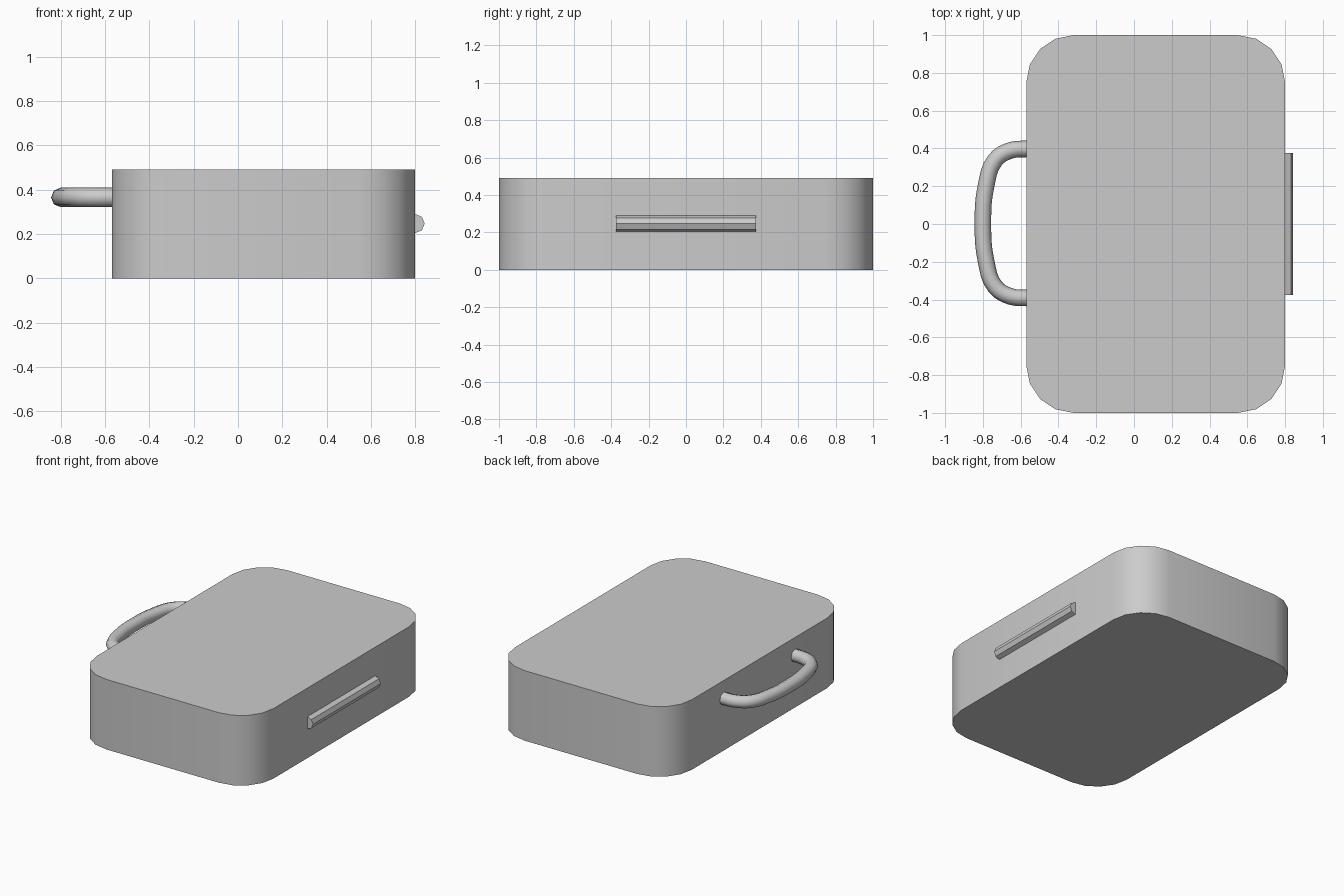
import bpy, bmesh, math

if "Cube" in bpy.data.objects:
    bpy.data.objects.remove(bpy.data.objects["Cube"])

X0, X1, HALF_Y, HEIGHT, R = -0.57, 0.80, 1.0, 0.49, 0.25


def smooth(ob):
    bpy.ops.object.select_all(action='DESELECT')
    ob.select_set(True)
    bpy.context.view_layer.objects.active = ob
    bpy.ops.object.shade_smooth_by_angle(angle=math.radians(40))


def prism(name, outline, direction):
    """Extrude a closed outline along a direction."""
    bm = bmesh.new()
    face = bm.faces.new([bm.verts.new(p) for p in outline])
    ext = bmesh.ops.extrude_face_region(bm, geom=[face], use_keep_orig=True)
    verts = [g for g in ext['geom'] if isinstance(g, bmesh.types.BMVert)]
    bmesh.ops.translate(bm, verts=verts, vec=direction)
    bmesh.ops.recalc_face_normals(bm, faces=bm.faces)
    mesh = bpy.data.meshes.new(name)
    bm.to_mesh(mesh)
    bm.free()
    ob = bpy.data.objects.new(name, mesh)
    bpy.context.collection.objects.link(ob)
    smooth(ob)
    return ob


# Case body: rounded rectangle with four-step corners
outline = []
for i, (cx, cy) in enumerate([(X1 - R, HALF_Y - R), (X0 + R, HALF_Y - R),
                              (X0 + R, R - HALF_Y), (X1 - R, R - HALF_Y)]):
    for k in range(5):
        a = math.radians(90 * i + 22.5 * k)
        outline.append((cx + R * math.cos(a), cy + R * math.sin(a), 0))
prism("case_body", outline, (0, 0, HEIGHT))

# Hinge: eight-sided bar half sunk into the right side
hinge = [(X1 + 0.043 * math.cos(a), -0.375, 0.247 + 0.043 * math.sin(a))
         for a in (math.radians(45 * k) for k in range(8))]
prism("hinge_bar", hinge, (0, 0.75, 0))

# Carry handle: eight-sided tube along a smooth bent path
half = [(-0.56, 0.395), (-0.655, 0.386), (-0.735, 0.335), (-0.783, 0.2)]
path = half + [(-0.80, 0)] + [(x, -y) for x, y in reversed(half)]
curve = bpy.data.curves.new("carry_handle", 'CURVE')
curve.dimensions = '3D'
curve.bevel_depth = 0.044
curve.bevel_resolution = 2
curve.resolution_u = 4
curve.use_fill_caps = True
spline = curve.splines.new('BEZIER')
spline.bezier_points.add(len(path) - 1)
for bp, (x, y) in zip(spline.bezier_points, path):
    bp.co = (x, y + 0.003, 0.365)
    bp.handle_left_type = bp.handle_right_type = 'AUTO'
handle = bpy.data.objects.new("carry_handle", curve)
bpy.context.collection.objects.link(handle)
bpy.ops.object.select_all(action='DESELECT')
handle.select_set(True)
bpy.context.view_layer.objects.active = handle
bpy.ops.object.convert(target='MESH')
bpy.ops.object.shade_smooth_by_angle(angle=math.radians(50))
